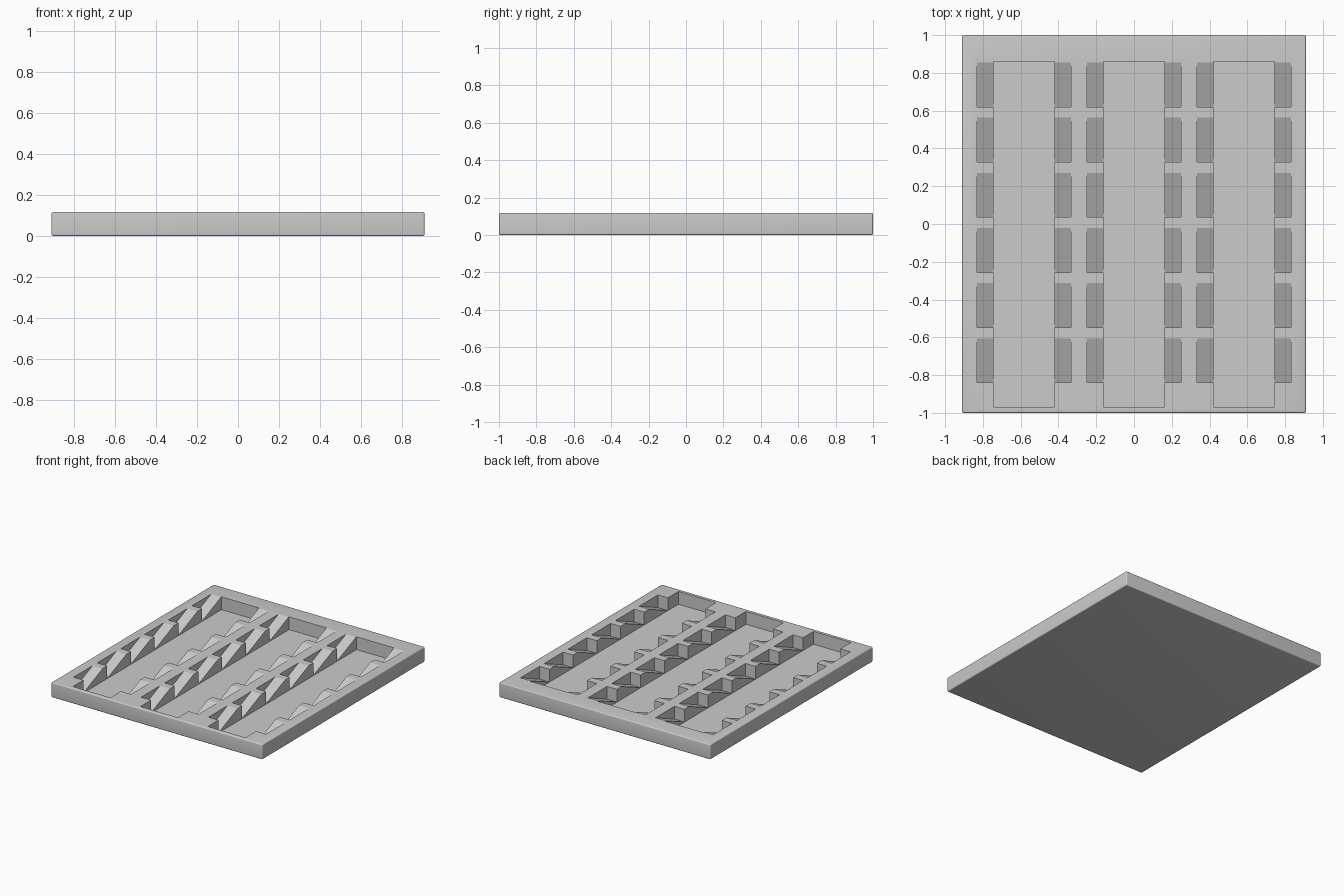
import bpy, bmesh, math

cube = bpy.data.objects.get("Cube")
if cube:
    bpy.data.objects.remove(cube, do_unlink=True)

WIDTH, LENGTH, HEIGHT = 1.82, 2.0, 0.117
FLOOR_DEPTH = 0.1
CHANNEL_X = (-0.582, 0.0, 0.582)
CHANNEL_HALF, NOTCH_HALF = 0.162, 0.248
CHANNEL_FRONT, CHANNEL_BACK = -0.97, 0.86
NOTCH_COUNT, NOTCH_PITCH, NOTCH_FRONT, NOTCH_RUN = 6, 0.292, -0.84, 0.235

grey = bpy.data.materials.new("light grey")
grey.use_nodes = True
colour = (0.6, 0.6, 0.6, 1)
grey.diffuse_color = colour
grey.node_tree.nodes["Principled BSDF"].inputs["Base Color"].default_value = colour


def prism(name, profile, x0, x1):
    """Extrude a (y, z) profile along x."""
    bm = bmesh.new()
    face = bm.faces.new([bm.verts.new((x0, y, z)) for y, z in profile])
    moved = bmesh.ops.extrude_face_region(bm, geom=[face])["geom"]
    verts = [v for v in moved if isinstance(v, bmesh.types.BMVert)]
    bmesh.ops.translate(bm, verts=verts, vec=(x1 - x0, 0, 0))
    bmesh.ops.recalc_face_normals(bm, faces=bm.faces)
    mesh = bpy.data.meshes.new(name)
    bm.to_mesh(mesh)
    bm.free()
    mesh.materials.append(grey)
    obj = bpy.data.objects.new(name, mesh)
    bpy.context.collection.objects.link(obj)
    return obj


def box_profile(y0, y1, z0, z1):
    return [(y0, z0), (y1, z0), (y1, z1), (y0, z1)]


def apply(obj, modifier):
    bpy.ops.object.select_all(action='DESELECT')
    bpy.context.view_layer.objects.active = obj
    obj.select_set(True)
    bpy.ops.object.modifier_apply(modifier=modifier.name)


def cut(obj, cutter):
    mod = obj.modifiers.new("cut", 'BOOLEAN')
    mod.operation, mod.solver, mod.object = 'DIFFERENCE', 'EXACT', cutter
    apply(obj, mod)
    bpy.data.objects.remove(cutter, do_unlink=True)


# Slab with finely rounded edges
tray = prism("tray", box_profile(-LENGTH / 2, LENGTH / 2, 0, HEIGHT), -WIDTH / 2, WIDTH / 2)
bevel = tray.modifiers.new("rounding", 'BEVEL')
bevel.width, bevel.segments = 0.008, 5
apply(tray, bevel)

# Long channels, each with ramped notches that widen it on both sides
slope = (FLOOR_DEPTH - 0.001) / NOTCH_RUN
above = 0.05
for cx in CHANNEL_X:
    channel = box_profile(CHANNEL_FRONT, CHANNEL_BACK, HEIGHT - FLOOR_DEPTH, HEIGHT + above)
    cut(tray, prism("channel_cutter", channel, cx - CHANNEL_HALF, cx + CHANNEL_HALF))
    for i in range(NOTCH_COUNT):
        front = NOTCH_FRONT + i * NOTCH_PITCH
        top = HEIGHT + above
        ramp = [(front, HEIGHT - slope * NOTCH_RUN),
                (front + NOTCH_RUN + above / slope, top), (front, top)]
        cut(tray, prism("notch_cutter", ramp, cx - NOTCH_HALF, cx + NOTCH_HALF))

bpy.ops.object.select_all(action='DESELECT')
tray.select_set(True)
bpy.context.view_layer.objects.active = tray
bpy.ops.object.shade_smooth_by_angle(angle=math.radians(20))
